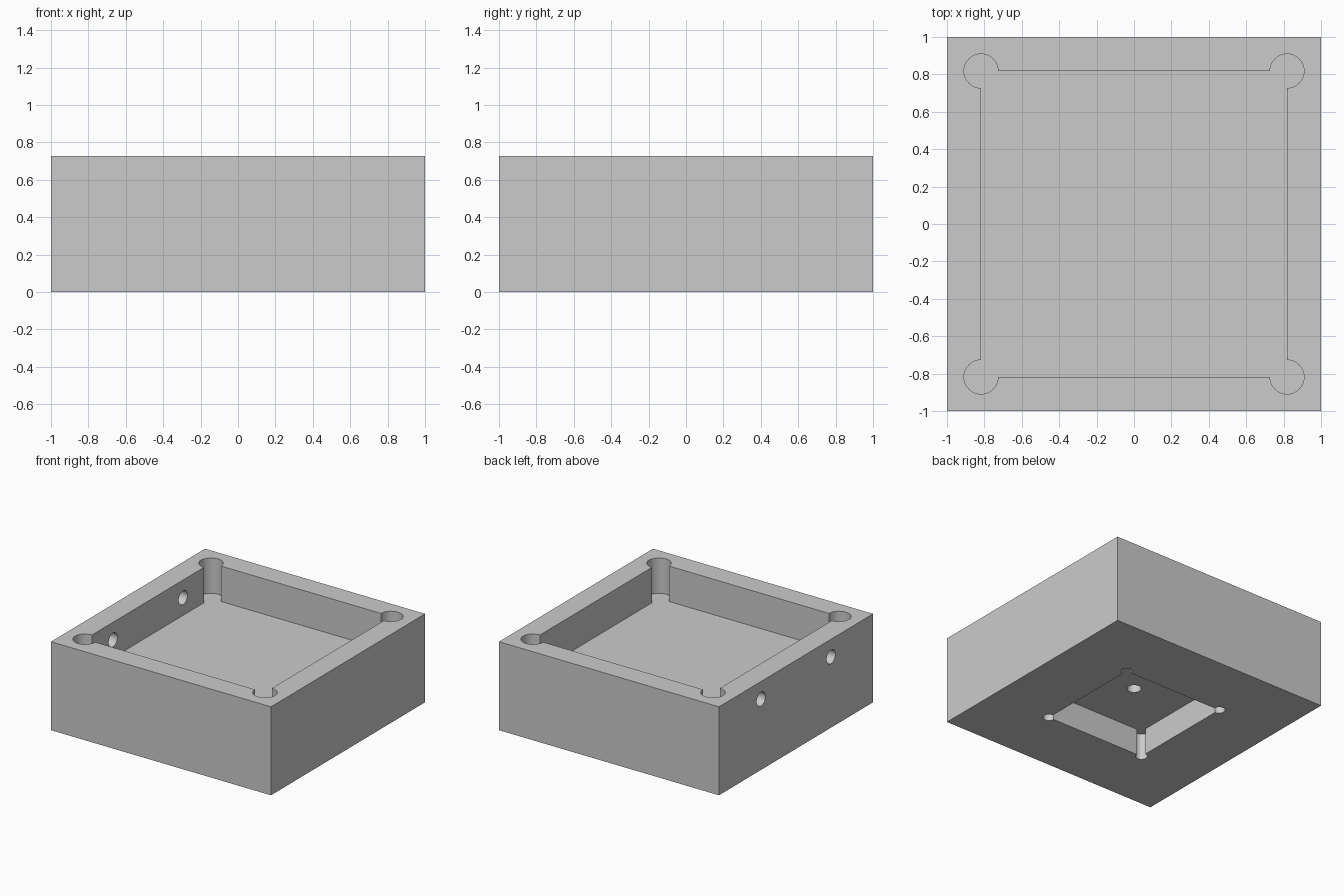
import bpy
import bmesh
from math import cos, sin, pi, radians
from mathutils import Matrix, Vector

default = bpy.data.objects.get("Cube")
if default:
    bpy.data.objects.remove(default, do_unlink=True)

HEIGHT = 0.727
TOP_FLOOR = 0.436       # floor of the upper pocket
BOTTOM_FLOOR = 0.218    # ceiling of the lower pocket

grey = bpy.data.materials.new("plain grey")
grey.use_nodes = True
colour = (0.6, 0.6, 0.6, 1)
grey.diffuse_color = colour
grey.node_tree.nodes["Principled BSDF"].inputs["Base Color"].default_value = colour


def make_object(name, bm):
    bmesh.ops.recalc_face_normals(bm, faces=bm.faces)
    mesh = bpy.data.meshes.new(name)
    bm.to_mesh(mesh)
    bm.free()
    mesh.materials.append(grey)
    obj = bpy.data.objects.new(name, mesh)
    bpy.context.scene.collection.objects.link(obj)
    return obj


def prism(name, outline, z0, z1):
    bm = bmesh.new()
    face = bm.faces.new([bm.verts.new((x, y, z0)) for x, y in outline])
    extruded = bmesh.ops.extrude_face_region(bm, geom=[face])["geom"]
    verts = [v for v in extruded if isinstance(v, bmesh.types.BMVert)]
    bmesh.ops.translate(bm, verts=verts, vec=(0, 0, z1 - z0))
    return make_object(name, bm)


def relieved_square(half, radius, steps=36):
    """Square outline with a three-quarter round relief at each corner."""
    points = []
    for k in range(4):
        middle = pi / 4 + k * pi / 2
        cx = half if cos(middle) > 0 else -half
        cy = half if sin(middle) > 0 else -half
        for i in range(steps + 1):
            a = middle - 0.75 * pi + 1.5 * pi * i / steps
            points.append((cx + radius * cos(a), cy + radius * sin(a)))
    return points


def cylinder(name, centre, radius, depth, rotation=None):
    bm = bmesh.new()
    matrix = Matrix.Translation(Vector(centre)) @ (rotation or Matrix.Identity(4))
    bmesh.ops.create_cone(bm, cap_ends=True, segments=48, radius1=radius,
                          radius2=radius, depth=depth, matrix=matrix)
    return make_object(name, bm)


# Solid block
block = prism("square_tray", [(-1, -1), (1, -1), (1, 1), (-1, 1)], 0, HEIGHT)

# Pockets above and below, each with round corner reliefs
cutters = [
    prism("upper_pocket", relieved_square(0.818, 0.091), TOP_FLOOR, HEIGHT + 0.1),
    prism("lower_pocket", relieved_square(0.4545, 0.0455), -0.1, BOTTOM_FLOOR),
]

# Two holes through one side wall
sideways = Matrix.Rotation(pi / 2, 4, "Y")
for side, y in (("front", -0.4545), ("back", 0.4545)):
    cutters.append(cylinder(side + "_wall_hole", (-0.92, y, 0.582), 0.057, 0.4, sideways))

# Blind hole in the ceiling of the lower pocket
cutters.append(cylinder("centre_blind_hole", (0, 0, BOTTOM_FLOOR + 0.04), 0.0545, 0.2))

for cutter in cutters:
    cutter.hide_render = True
    cut = block.modifiers.new(cutter.name, "BOOLEAN")
    cut.operation = "DIFFERENCE"
    cut.solver = "EXACT"
    cut.object = cutter

# Bake the cuts and discard the cutters
depsgraph = bpy.context.evaluated_depsgraph_get()
result = bpy.data.meshes.new_from_object(block.evaluated_get(depsgraph))
block.modifiers.clear()
block.data = result
for cutter in cutters:
    bpy.data.objects.remove(cutter, do_unlink=True)

# Smooth round walls, sharp edges
bpy.ops.object.select_all(action="DESELECT")
block.select_set(True)
bpy.context.view_layer.objects.active = block
bpy.ops.object.shade_smooth_by_angle(angle=radians(30))
